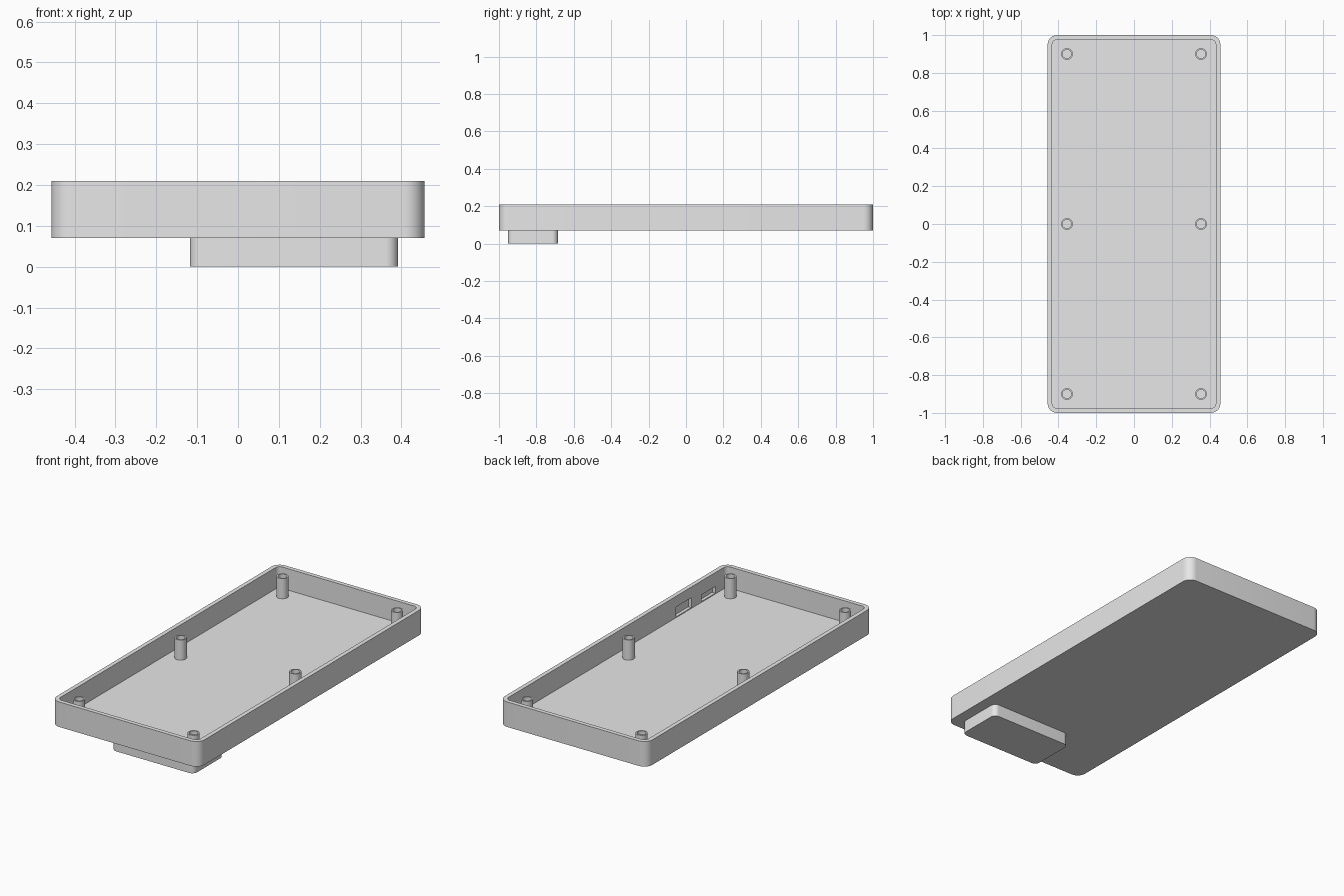
import bpy, bmesh
from math import cos, sin, pi, radians

if "Cube" in bpy.data.objects:
    bpy.data.objects.remove(bpy.data.objects["Cube"], do_unlink=True)

GREY = (0.8, 0.8, 0.8, 1.0)
grey = bpy.data.materials.new("light_grey_plastic")
grey.use_nodes = True
grey.diffuse_color = GREY
grey.node_tree.nodes["Principled BSDF"].inputs["Base Color"].default_value = GREY

# Main dimensions
HALF_X, HALF_Y = 0.457, 1.0
BASE, FLOOR, RIM = 0.07, 0.09, 0.21
WALL, CORNER = 0.024, 0.05
POST_TOP = 0.203


def rounded_rect(hx, hy, r, steps=10):
    """Outline of a rounded rectangle, counter-clockwise."""
    pts = []
    for k, (sx, sy) in enumerate([(1, 1), (-1, 1), (-1, -1), (1, -1)]):
        for i in range(steps + 1):
            a = (k + i / steps) * pi / 2
            pts.append((sx * (hx - r) + r * cos(a), sy * (hy - r) + r * sin(a)))
    return pts


def circle(r, n=32):
    return [(r * cos(2 * pi * i / n), r * sin(2 * pi * i / n)) for i in range(n)]


def skin(name, sections, location=(0, 0, 0)):
    """Bridge a stack of (outline, z) sections and cap both ends."""
    bm = bmesh.new()
    rings = [[bm.verts.new((x, y, z)) for x, y in outline] for outline, z in sections]
    for low, high in zip(rings, rings[1:]):
        n = len(low)
        for i in range(n):
            j = (i + 1) % n
            bm.faces.new((low[i], low[j], high[j], high[i]))
    bm.faces.new(rings[0][::-1])
    bm.faces.new(rings[-1])
    bmesh.ops.recalc_face_normals(bm, faces=bm.faces)
    mesh = bpy.data.meshes.new(name)
    bm.to_mesh(mesh)
    bm.free()
    mesh.materials.append(grey)
    obj = bpy.data.objects.new(name, mesh)
    obj.location = location
    bpy.context.collection.objects.link(obj)
    return obj


def activate(obj):
    bpy.ops.object.select_all(action="DESELECT")
    obj.select_set(True)
    bpy.context.view_layer.objects.active = obj


# Open tray with rounded corners
outer = rounded_rect(HALF_X, HALF_Y, CORNER)
inner = rounded_rect(HALF_X - WALL, HALF_Y - WALL, CORNER - WALL)
tray = skin("tray", [(outer, BASE), (outer, RIM), (inner, RIM), (inner, FLOOR)])
parts = [tray]

# Two blind connector pockets on the inside of the +x wall
POCKET_DEPTH = 0.018
for y0, y1, z0, z1 in [(-0.665, -0.532, 0.095, 0.15), (-0.878, -0.754, 0.095, 0.132)]:
    x0, x1 = HALF_X - WALL - 0.01, HALF_X - WALL + POCKET_DEPTH
    hx, hy = (x1 - x0) / 2, (y1 - y0) / 2
    box = [(hx, hy), (-hx, hy), (-hx, -hy), (hx, -hy)]
    cutter = skin("pocket_cutter", [(box, z0), (box, z1)],
                  ((x0 + x1) / 2, (y0 + y1) / 2, 0))
    cutter.hide_render = True
    activate(tray)
    mod = tray.modifiers.new("pocket", "BOOLEAN")
    mod.operation = "DIFFERENCE"
    mod.solver = "EXACT"
    mod.object = cutter
    bpy.ops.object.modifier_apply(modifier=mod.name)
    bpy.data.objects.remove(cutter, do_unlink=True)

# Block under the front end
block = rounded_rect(0.255, 0.133, 0.03)
parts.append(skin("underside_block", [(block, 0), (block, BASE)], (0.137, -0.818, 0)))

# Hollow screw posts
tube, bore = circle(0.031), circle(0.023)
for side, x in (("right", -0.355), ("left", 0.355)):
    for place, y in (("front", -0.9), ("middle", 0), ("back", 0.9)):
        parts.append(skin(f"screw_post_{place}_{side}",
                          [(tube, FLOOR - 0.005), (tube, POST_TOP),
                           (bore, POST_TOP), (bore, FLOOR + 0.002)], (x, y, 0)))

for part in parts:
    activate(part)
    bpy.ops.object.shade_smooth_by_angle(angle=radians(30))
